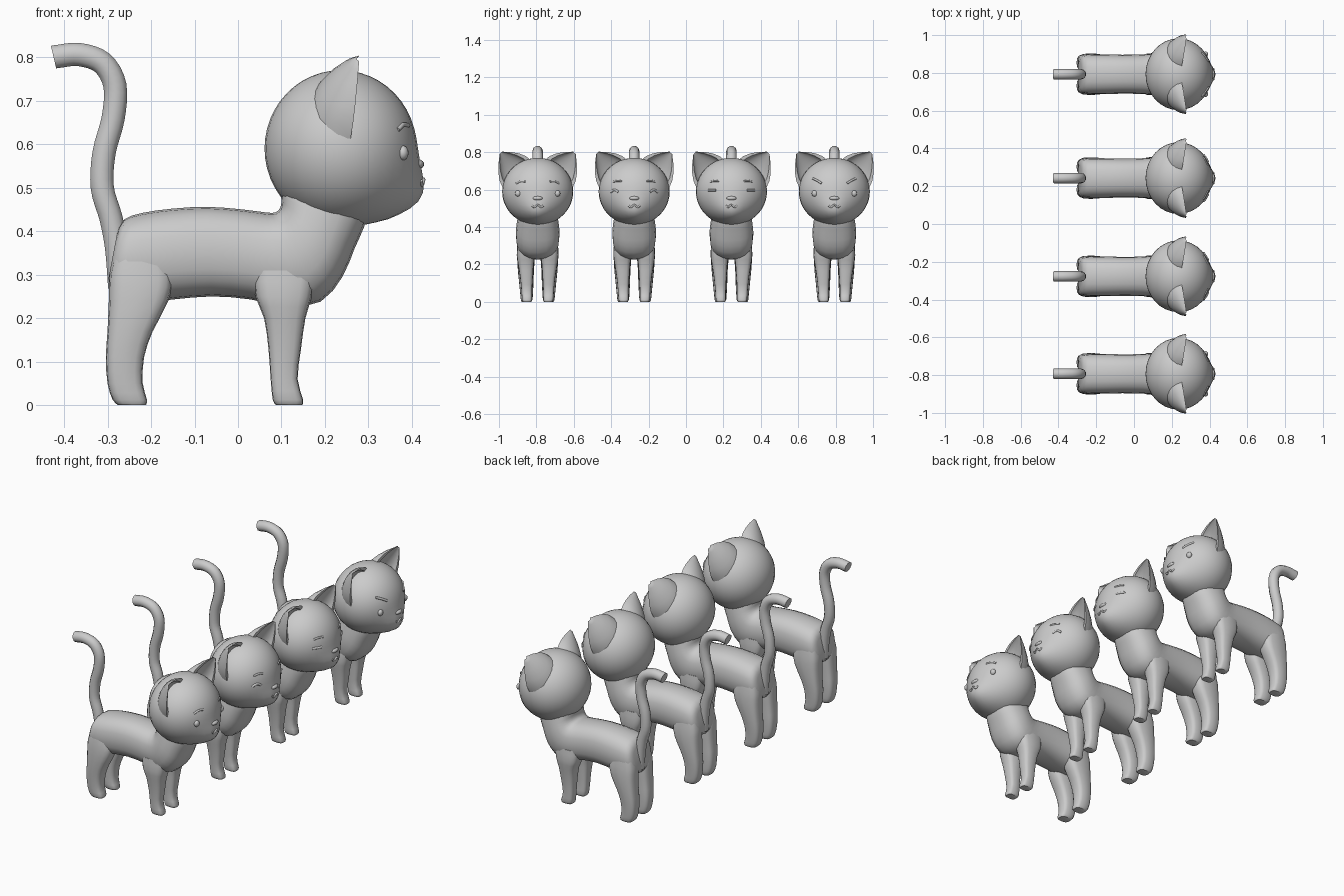
import bpy, bmesh
from math import cos, sin, pi, exp, copysign
from mathutils import Vector as V
from mathutils.bvhtree import BVHTree

if "Cube" in bpy.data.objects:
    bpy.data.objects.remove(bpy.data.objects["Cube"])


def finish(bm, name):
    bmesh.ops.recalc_face_normals(bm, faces=bm.faces)
    me = bpy.data.meshes.new(name)
    bm.to_mesh(me)
    bm.free()
    me.shade_smooth()
    me.set_sharp_from_angle(angle=0.8)
    return me


def loft(bm, rings):
    rows = [[bm.verts.new(p) for p in r] for r in rings]
    n = len(rows[0])
    for a, b in zip(rows, rows[1:]):
        for i in range(n):
            j = (i + 1) % n
            bm.faces.new((a[i], a[j], b[j], b[i]))
    bm.faces.new(rows[0])
    bm.faces.new(rows[-1])


def oval(c, u, v, n=20, power=1.0):
    out = []
    for i in range(n):
        a = 2 * pi * i / n
        cu = copysign(abs(cos(a)) ** power, cos(a))
        sv = copysign(abs(sin(a)) ** power, sin(a))
        out.append(c + u * cu + v * sv)
    return out


def smooth_rows(rows, steps=3):
    # Catmull-Rom interpolation of section parameters
    out = []
    for i in range(len(rows) - 1):
        p = [rows[max(0, min(len(rows) - 1, i + k))] for k in (-1, 0, 1, 2)]
        for s in range(steps):
            t = s / steps
            out.append([0.5 * (2 * b + (c - a) * t + (2 * a - 5 * b + 4 * c - d) * t * t
                        + (3 * b - a - 3 * c + d) * t ** 3) for a, b, c, d in zip(*p)])
    return out + [list(rows[-1])]


# trunk and neck: top x, top z, bottom x, bottom z, half width
def make_trunk():
    rows = [(-.278, .395, -.298, .29, .07), (-.262, .427, -.285, .25, .098), (-.22, .442, -.23, .235, .105),
            (-.15, .452, -.15, .243, .105), (-.07, .456, -.06, .25, .103), (.01, .45, .03, .243, .104),
            (.065, .443, .11, .226, .108), (.085, .443, .19, .238, .115), (.096, .452, .24, .295, .117),
            (.10, .468, .268, .36, .113), (.10, .495, .29, .41, .107), (.12, .53, .30, .45, .10)]
    bm = bmesh.new()
    rings = []
    for tx, tz, bx, bz, w in smooth_rows(rows, 2):
        t, b = V((tx, 0, tz)), V((bx, 0, bz))
        rings.append(oval((t + b) / 2, (t - b) / 2, V((0, w, 0)), 20, .8))
    loft(bm, rings)
    return finish(bm, "trunk")


# legs: z, back x, front x, inner y, outer y
def make_legs(rows, name):
    bm = bmesh.new()
    for s in (-1, 1):
        rings = []
        for z, x0, x1, y0, y1 in smooth_rows(rows, 2):
            rings.append(oval(V(((x0 + x1) / 2, s * (y0 + y1) / 2, z)), V(((x1 - x0) / 2, 0, 0)),
                              V((0, (y1 - y0) / 2, 0)), 16, .62))
        loft(bm, rings)
    return finish(bm, name)


# head: ellipsoid with a muzzle bulge
def make_head():
    bm = bmesh.new()
    bmesh.ops.create_uvsphere(bm, u_segments=32, v_segments=24, radius=1)
    for v in bm.verts:
        x, y, z = v.co
        p = V((.236 + .175 * x, .19 * y, .59 + .18 * z))
        if x > 0:
            g = exp(-(p.y / .08) ** 2 - ((p.z - .485) / .065) ** 2) * min(1, x * 2)
            p.x += .04 * g
            p.z -= .012 * g
        v.co = p
    tree = BVHTree.FromBMesh(bm)
    return finish(bm, "head"), tree


# ears: crescent sections shrinking to the tip
def make_ears():
    bm = bmesh.new()
    for s in (-1, 1):
        rings = []
        base, tip = V((.255, s * .112, .685)), V((.278, s * .197, .797))
        u, d = V((.004, s * .076, -.072)), V((-.10, s * -.01, -.02))
        for t, k in ((0, 1), (.25, .92), (.5, .73), (.75, .45), (.92, .2), (1, .09)):
            c = base.lerp(tip, t)
            back = [c + (u * cos(a) + d * sin(a)) * k for a in [pi * i / 10 for i in range(11)]]
            front = [c + (u * .8 * cos(a) + d * .5 * sin(a)) * k for a in [pi * i / 10 for i in range(10, -1, -1)]]
            rings.append(back + front)
        loft(bm, rings)
    return finish(bm, "ears")


def ball(centres, radii, name):
    bm = bmesh.new()
    for c in centres:
        r = bmesh.ops.create_uvsphere(bm, u_segments=16, v_segments=10, radius=1)
        for v in r["verts"]:
            v.co = V([c[i] + v.co[i] * radii[i] for i in range(3)])
    return finish(bm, name)


def tube(paths, radius, name):
    cu = bpy.data.curves.new(name, "CURVE")
    cu.dimensions = "3D"
    cu.bevel_depth = radius
    cu.bevel_resolution = 3
    cu.use_fill_caps = True
    for pts in paths:
        sp = cu.splines.new("POLY")
        sp.points.add(len(pts) - 1)
        for p, q in zip(sp.points, pts):
            p.co = (*q, 1)
        sp.use_smooth = True
    return cu


trunk = make_trunk()
head, tree = make_head()
front_legs = make_legs([(0, .088, .147, .035, .078), (.012, .08, .15, .03, .084), (.06, .075, .137, .03, .087),
                        (.13, .07, .145, .026, .094), (.2, .06, .155, .021, .105), (.25, .04, .17, .015, .112),
                        (.31, .035, .18, .015, .108)], "front_legs")
back_legs = make_legs([(0, -.275, -.212, .035, .085), (.012, -.288, -.209, .028, .09), (.05, -.30, -.219, .025, .094),
                       (.11, -.304, -.216, .022, .1), (.17, -.30, -.196, .02, .106), (.24, -.297, -.16, .015, .11),
                       (.30, -.295, -.15, .015, .108), (.36, -.28, -.17, .02, .10)], "back_legs")
ears = make_ears()
nose = ball([(.411, 0, .554)], (.017, .028, .012), "nose")
tail_path = [(-.272, 0, .27), (-.279, 0, .36), (-.292, 0, .43), (-.312, 0, .50), (-.308, 0, .58), (-.287, 0, .66),
             (-.283, 0, .735), (-.312, 0, .787), (-.365, 0, .806), (-.412, 0, .802), (-.424, 0, .80)]
tail = tube([smooth_rows(tail_path, 4)], .028, "tail")


def on_face(pts, mirror=True):
    # lay (y, z) strokes on the front of the head
    paths = []
    for s in ((1, -1) if mirror else (1,)):
        path = []
        for y, z in smooth_rows(pts, 3):
            hit = tree.ray_cast(V((1, y * s, z)), V((-1, 0, 0)))[0]
            path.append(hit)
        paths.append(path)
    return paths


mouth = tube(on_face([(-.03, .516), (-.018, .506), (0, .519), (.018, .506), (.03, .516)], False), .005, "mouth")
ex = tree.ray_cast(V((1, .105, .58)), V((-1, 0, 0)))[0].x
round_eyes = ball([(ex - .003, s * .105, .58) for s in (-1, 1)], (.013, .016, .017), "eyes")
happy_eyes = tube(on_face([(.125, .586), (.112, .597), (.098, .597), (.085, .588)]), .006, "eyes")
flat_eyes = tube(on_face([(.125, .597), (.105, .597), (.083, .597)]), .006, "eyes")
soft_brows = tube(on_face([(.115, .633), (.09, .645), (.065, .643)]), .005, "brows")
flat_brows = tube(on_face([(.112, .642), (.09, .647), (.066, .645)]), .005, "brows")
angry_brows = tube(on_face([(.115, .66), (.092, .649), (.068, .634)]), .006, "brows")

# four cats in a row, each with its own expression
cats = [(-.793, round_eyes, soft_brows), (-.277, happy_eyes, flat_brows),
        (.243, flat_eyes, flat_brows), (.793, round_eyes, angry_brows)]
for y, eyes, brows in cats:
    for data in (trunk, head, front_legs, back_legs, ears, nose, tail, mouth, eyes, brows):
        ob = bpy.data.objects.new("cat_" + data.name.split(".")[0], data)
        ob.location.y = y
        bpy.context.collection.objects.link(ob)
